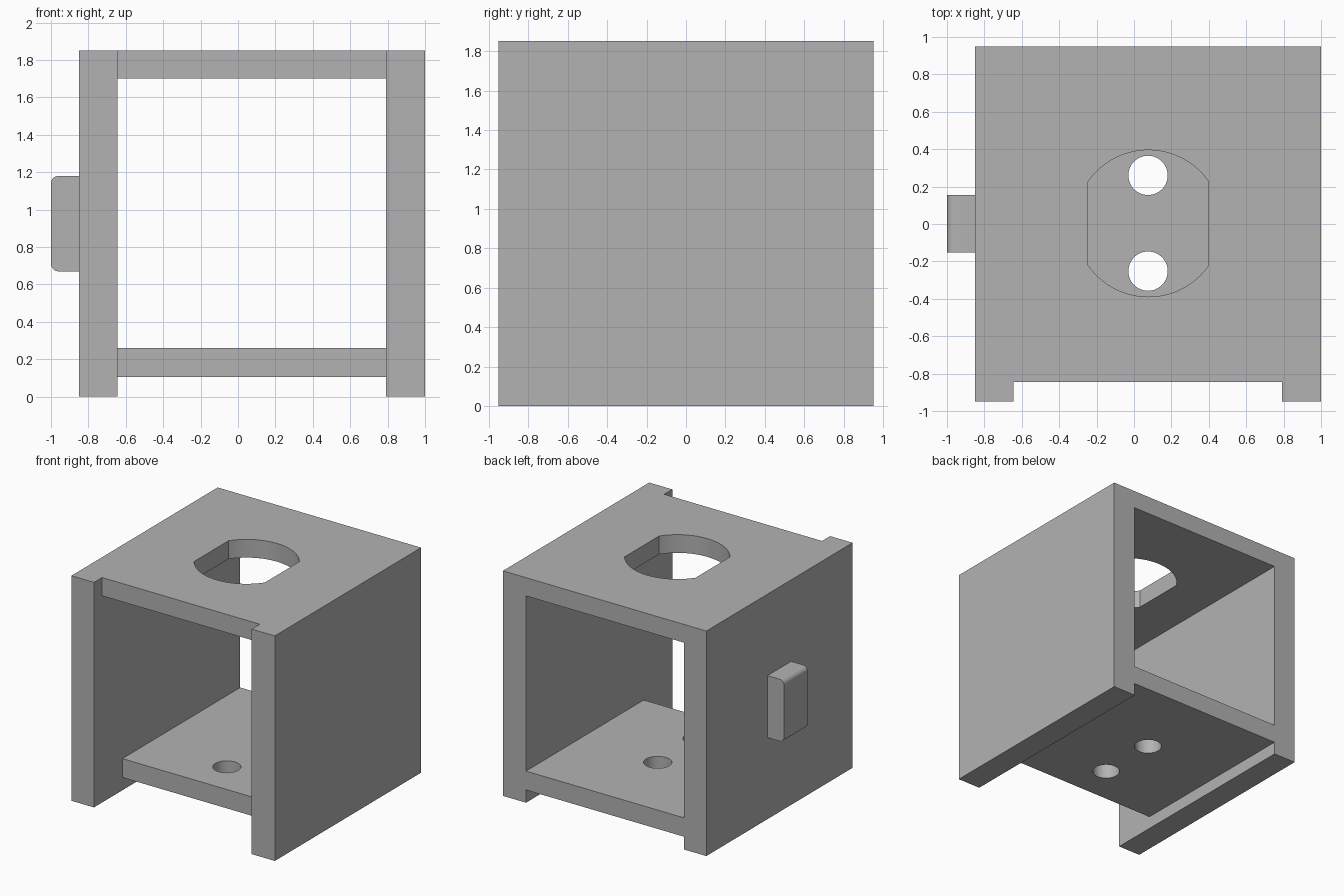
import bpy, bmesh, math

if "Cube" in bpy.data.objects:
    bpy.data.objects.remove(bpy.data.objects["Cube"])

grey = bpy.data.materials.new("plain_grey")
grey.use_nodes = True
colour = (0.448, 0.448, 0.448, 1)
grey.diffuse_color = colour
grey.node_tree.nodes["Principled BSDF"].inputs["Base Color"].default_value = colour


def prism(name, outline, z0, z1):
    """Extrude an xy outline from z0 to z1."""
    bm = bmesh.new()
    base = bm.faces.new([bm.verts.new((x, y, z0)) for x, y in outline])
    top = bmesh.ops.extrude_face_region(bm, geom=[base])["geom"]
    verts = [v for v in top if isinstance(v, bmesh.types.BMVert)]
    bmesh.ops.translate(bm, verts=verts, vec=(0, 0, z1 - z0))
    bmesh.ops.recalc_face_normals(bm, faces=bm.faces)
    mesh = bpy.data.meshes.new(name)
    bm.to_mesh(mesh)
    bm.free()
    mesh.materials.append(grey)
    obj = bpy.data.objects.new(name, mesh)
    bpy.context.collection.objects.link(obj)
    return obj


def box(name, x, y, z):
    return prism(name, [(x[0], y[0]), (x[1], y[0]), (x[1], y[1]), (x[0], y[1])], *z)


def disc(cx, cy, r, half_width=None, n=96):
    """Circle outline, optionally with flats at cx +- half_width."""
    a = math.acos(half_width / r) if half_width else 0
    if not a:
        angles = [2 * math.pi * i / n for i in range(n)]
    else:
        half = n // 2
        arc = [a + (math.pi - 2 * a) * i / half for i in range(half + 1)]
        angles = arc + [t + math.pi for t in arc]
    return [(cx + r * math.cos(t), cy + r * math.sin(t)) for t in angles]


def cut(target, cutter):
    cutter.hide_render = True
    mod = target.modifiers.new("cut", "BOOLEAN")
    mod.operation, mod.solver, mod.object = "DIFFERENCE", "EXACT", cutter
    bpy.context.view_layer.objects.active = target
    bpy.ops.object.modifier_apply(modifier=mod.name)
    bpy.data.objects.remove(cutter)


# Body: a block hollowed into two walls joined by two plates
left, right, depth = -0.85, 1.0, 0.95
inner = (-0.645, 0.79)
through = (-1.2, 1.2)
body = box("box_frame", (left, right), (-depth, depth), (0, 1.85))
cut(body, box("tunnel_cutter", inner, through, (0.26, 1.7)))
cut(body, box("underside_cutter", inner, through, (-0.2, 0.105)))

# Plates set back from the front edges of the walls
cut(body, box("top_recess_cutter", inner, (-1.2, -0.845), (1.5, 2.1)))
cut(body, box("floor_recess_cutter", inner, (-1.2, -0.58), (-0.3, 0.5)))

# Flat-sided round opening in the top, two round holes in the floor
cut(body, prism("opening_cutter", disc(0.077, 0.003, 0.392, 0.322), 1.5, 2.1))
for y in (-0.252, 0.26):
    cut(body, prism("floor_hole_cutter", disc(0.075, y, 0.105), -0.1, 0.5))

# Side tab with its outer top and bottom edges rounded
tab = box("side_tab", (-1.0, left), (-0.152, 0.155), (0.67, 1.18))
bm = bmesh.new()
bm.from_mesh(tab.data)
edges = [e for e in bm.edges
         if all(v.co.x < -0.99 for v in e.verts)
         and abs(e.verts[0].co.z - e.verts[1].co.z) < 0.01]
bmesh.ops.bevel(bm, geom=edges, offset=0.04, segments=8, profile=0.5, affect="EDGES")
bm.to_mesh(tab.data)
bm.free()

# Smooth the curved walls, keep the corners sharp
for obj in (body, tab):
    bpy.ops.object.select_all(action="DESELECT")
    obj.select_set(True)
    bpy.context.view_layer.objects.active = obj
    bpy.ops.object.shade_smooth_by_angle(angle=math.radians(25))
